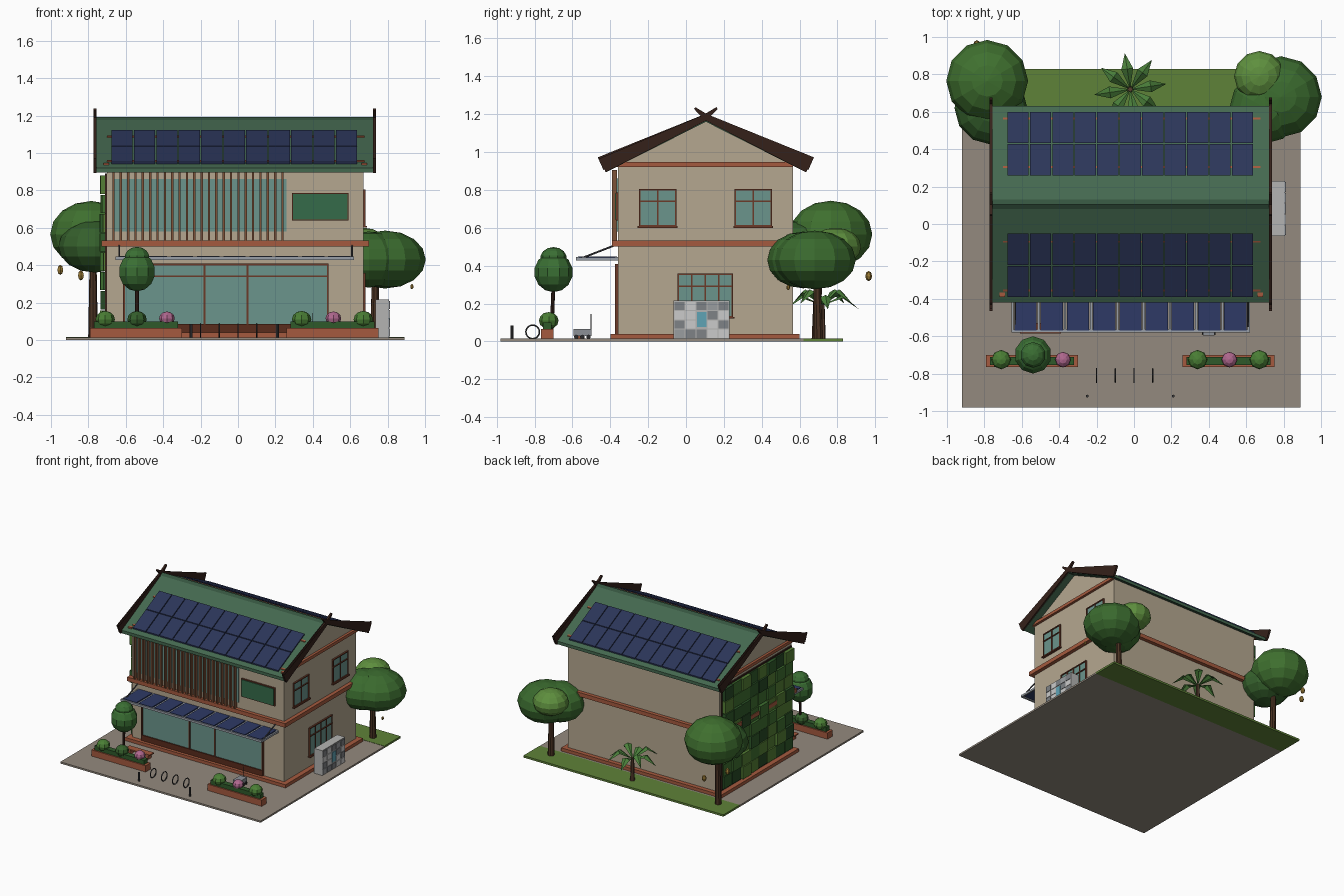
import bpy, bmesh, math, random
from mathutils import Vector, Matrix

if "Cube" in bpy.data.objects:
    bpy.data.objects.remove(bpy.data.objects["Cube"])

random.seed(4)
mats = {}


def mat(hexcol):
    if hexcol not in mats:
        m = bpy.data.materials.new("col_" + hexcol)
        rgb = [int(hexcol[i:i + 2], 16) / 255 for i in (0, 2, 4)]
        m.diffuse_color = [c / 12.92 if c < .04 else ((c + .055) / 1.055) ** 2.4 for c in rgb] + [1]
        m.use_nodes = True
        m.node_tree.nodes["Principled BSDF"].inputs["Base Color"].default_value = m.diffuse_color
        mats[hexcol] = m
    return mats[hexcol]


def finish(name, bm, col):
    bmesh.ops.recalc_face_normals(bm, faces=bm.faces)
    me = bpy.data.meshes.new(name)
    bm.to_mesh(me)
    bm.free()
    me.materials.append(mat(col))
    ob = bpy.data.objects.new(name, me)
    bpy.context.collection.objects.link(ob)
    return ob


def boxes(name, col, *items):
    """Axis-aligned boxes (x0, x1, y0, y1, z0, z1) in one object."""
    bm = bmesh.new()
    for a in items:
        c = Vector(((a[0] + a[1]) / 2, (a[2] + a[3]) / 2, (a[4] + a[5]) / 2))
        s = Matrix.Diagonal((a[1] - a[0], a[3] - a[2], a[5] - a[4], 1))
        bmesh.ops.create_cube(bm, size=1, matrix=Matrix.Translation(c) @ s)
    return finish(name, bm, col)


def prisms(name, col, profiles, spans):
    """Y-Z profiles extruded over every (x0, x1) span."""
    bm = bmesh.new()
    for prof in profiles:
        for x0, x1 in spans:
            f = bm.faces.new([bm.verts.new((x0, y, z)) for y, z in prof])
            r = bmesh.ops.extrude_face_region(bm, geom=[f])
            bmesh.ops.translate(bm, vec=(x1 - x0, 0, 0),
                                verts=[v for v in r["geom"] if isinstance(v, bmesh.types.BMVert)])
    return finish(name, bm, col)


def balls(name, col, items, seg=12, rings=8):
    """Faceted ellipsoids (x, y, z, radius, z radius)."""
    bm = bmesh.new()
    for x, y, z, r, rz in items:
        bmesh.ops.create_uvsphere(bm, u_segments=seg, v_segments=rings, radius=1,
                                  matrix=Matrix.Translation((x, y, z)) @ Matrix.Diagonal((r, r, rz, 1)))
    return finish(name, bm, col)


def rods(name, col, items, r0, r1=None, seg=8):
    bm = bmesh.new()
    for p, q in items:
        p, q = Vector(p), Vector(q)
        d = q - p
        m = Matrix.Translation((p + q) / 2) @ d.to_track_quat('Z', 'Y').to_matrix().to_4x4()
        bmesh.ops.create_cone(bm, cap_ends=True, segments=seg, radius1=r0,
                              radius2=r0 if r1 is None else r1, depth=d.length, matrix=m)
    return finish(name, bm, col)


WALL, TERRA, WOOD, GLASS, DARK = "B5A790", "A55A3E", "6B3A28", "6B958C", "35211A"
YC, PEAK, SLOPE = .105, 1.185, .505

# Site
boxes("paving", "948A7E", (-.92, .89, -.98, .62, 0, .014))
boxes("lawn", "5F8238", (-.92, .89, .62, .83, 0, .016))

# Building shell
boxes("plinth", TERRA, (-.74, .71, -.40, .60, .002, .04))
prisms("walls", WALL, [[(-.36, .03), (.565, .03), (.565, .93), (YC, 1.163), (-.36, .93)]], [(-.70, .67)])
boxes("floor_band", TERRA, (-.73, .70, -.39, .595, .50, .533))
boxes("gable_bands", TERRA, (.66, .69, -.39, .565, .922, .947), (-.72, -.69, -.39, .565, .922, .947))

# Roof with ridge cap
def rz(y, off=0):
    return PEAK - SLOPE * abs(y - YC) + off

Y0, Y1 = YC - .525, YC + .525
prisms("roof", "44684F", [[(Y0, rz(Y0)), (YC, PEAK), (Y1, rz(Y1)),
                           (Y1, rz(Y1, -.025)), (YC, PEAK - .025), (Y0, rz(Y0, -.025))]], [(-.76, .725)])
prisms("ridge_cap", "35543F", [[(YC - .025, rz(YC - .025, .005)), (YC, PEAK + .008),
                                (YC + .025, rz(YC + .025, .005)), (YC, PEAK - .01)]], [(-.76, .725)])

# Bargeboards crossing at the peak, with upturned tails
board = [(.16, 1.237), (.168, 1.228), (YC + .005, 1.168), (-.425, .893), (-.452, .968),
         (-.466, .972), (-.436, .905), (-.42, .925), (YC - .02, 1.192)]
mirror = [(2 * YC - y, z) for y, z in board]
prisms("bargeboards", DARK, [board, mirror], [(-.773, -.757), (.722, .738)])

# Roof solar panels on rails, two rows of eleven per slope
profs, rails = [], []
for s in (0, 1):
    for a, b in ((-.39, -.224), (-.218, -.05)):
        p = [(a, rz(a, .006)), (b, rz(b, .006)), (b, rz(b, .016)), (a, rz(a, .016))]
        profs.append([(2 * YC - y, z) for y, z in p] if s else p)
    for a in (-.36, -.1):
        r = [(a, rz(a, -.002)), (a + .01, rz(a + .01, -.002)), (a + .01, rz(a + .01, .007)), (a, rz(a, .007))]
        rails.append([(2 * YC - y, z) for y, z in r] if s else r)
prisms("roof_solar_panels", "2B3558", profs, [(-.68 + .12 * i + .003, -.56 + .12 * i - .003) for i in range(11)])
prisms("panel_rails", TERRA, rails, [(-.70, .675)])

# Shopfront
boxes("shopfront_glass", GLASS, (-.61, .48, -.366, -.35, .08, .40))
boxes("shopfront_base", "5A2C1C", (-.61, .48, -.375, -.35, .04, .085))
boxes("shopfront_frame", WOOD, (-.615, .485, -.374, -.35, .397, .408), (-.61, .48, -.372, -.35, .337, .344),
      *[(x - .005, x + .005, -.374, -.35, .04, .405) for x in (-.61, -.18, .05, .48)])

# Upper glazing behind timber fins, blank green panel
boxes("upper_glass", GLASS, (-.67, .26, -.367, -.35, .58, .86))
boxes("timber_fins", "7D5238", *[(-.672 + .0393 * i, -.660 + .0393 * i, -.392, -.364, .53, .905) for i in range(24)])
boxes("wall_panel", "356B4A", (.295, .585, -.375, -.355, .645, .78))
boxes("wall_panel_frame", WOOD, (.288, .592, -.37, -.355, .638, .787))

# Side windows
def window(name, y0, y1, z0, z1, ny, zbar):
    boxes(name + "_glass", GLASS, (.66, .676, y0, y1, z0, z1))
    cols = [y0 + (y1 - y0) * i / ny for i in range(ny + 1)]
    boxes(name + "_frame", WOOD, *[(.66, .682, y - .004, y + .004, z0, z1) for y in cols],
          *[(.66, .683, y0 - .004, y1 + .004, z - .004, z + .004) for z in (z0, zbar, z1)],
          (.66, .69, y0 - .01, y1 + .01, z0 - .01, z0))

window("upper_window_front", -.245, -.055, .61, .80, 2, .74)
window("upper_window_back", .26, .45, .61, .80, 2, .74)
window("lower_window", -.04, .245, .13, .355, 4, .29)

# Green wall on the left side: patchwork of planted modules
greens = ["2F5A2A", "3F7030", "557F35", "274A26"]
cells = {g: [] for g in greens}
ny, nz = 8, 8
for i in range(ny):
    for j in range(nz):
        y, z, d = -.35 + i * .112, .06 + j * .103, random.uniform(.018, .04)
        cells[random.choice(greens)].append((-.70 - d, -.695, y, y + .107, z, z + .098))
for k, g in enumerate(greens):
    boxes(f"green_wall_modules_{k}", g, *cells[g])
boxes("green_wall_backing", DARK, (-.71, -.695, -.355, .55, .05, .89))

# Solar awning with stays
boxes("awning_frame", "9AA0A8", (-.655, .62, -.58, -.565, .428, .445), (-.655, .62, -.375, -.36, .428, .445),
      *[(-.655 + i * .1403, -.643 + i * .1403, -.58, -.36, .428, .444) for i in range(10)])
boxes("awning_panels", "2E3A66", *[(-.64 + i * .1403, -.52 + i * .1403, -.57, -.365, .436, .449) for i in range(9)])
rods("awning_stays", "4A4A50", [((x, -.55, .44), (x, -.37, .51)) for x in (-.635, .61)], .005)

# Planters, hedges and shrubs
boxes("planters", TERRA, *[(x, x + .49, -.765, -.70, .005, .065) for x in (-.79, .26)])
boxes("hedges", "2F5A2A", *[(x + .02, x + .47, -.755, -.71, .06, .1) for x in (-.79, .26)])
balls("green_shrubs", "4A7F35", [(x, -.725, .11, .052, .045) for x in (-.71, .34, .67)], 8, 6)
balls("dark_shrub", "35602C", [(-.54, -.725, .11, .052, .045)], 8, 6)
balls("pink_shrubs", "B0688F", [(x, -.725, .115, .042, .037) for x in (-.38, .51)], 8, 6)
rods("topiary_trunk", DARK, [((-.54, -.71, .05), (-.54, -.70, .30))], .01)
balls("topiary_crown", "3A6E33", [(-.54, -.70, .365, .102, .105), (-.54, -.70, .44, .07, .058)], 10, 7)

# Bike hoops and bollards
for i in range(4):
    bpy.ops.mesh.primitive_torus_add(location=(-.2 + .1 * i, -.81, .05), rotation=(0, math.pi / 2, 0),
                                     major_radius=.036, minor_radius=.004, major_segments=16, minor_segments=6)
    hoop = bpy.context.object
    hoop.name = f"bike_hoop_{i}"
    hoop.data.materials.append(mat("3A3A3C"))
rods("bollards", "3A3A3C", [((x, -.92, .01), (x, -.92, .085)) for x in (-.25, .21)], .008)

# Delivery cart and bench
boxes("cart_body", "8C9096", (.37, .43, -.595, -.5, .028, .065))
rods("cart_wheels", "2A2A2C", [((x, y, .024), (x + .012, y, .024)) for x in (.363, .425)
                               for y in (-.58, -.548, -.515)], .012)
rods("cart_mast", "3A3A3C", [((.4, -.502, .06), (.4, -.502, .145))], .002, seg=6)
boxes("bench", TERRA, (-.61, -.39, -.585, -.53, .05, .06), (-.59, -.57, -.58, -.535, .01, .05),
      (-.43, -.41, -.58, -.535, .01, .05))

# Parcel locker with mixed doors and a screen
boxes("locker_body", "B4B4B2", (.735, .808, -.065, .23, .01, .217))
doors = {"7F8286": [], "C4C6C8": [], "9A9DA0": []}
for i in range(5):
    for j in range(4):
        if i == 2 and j in (1, 2):
            continue
        y, z = -.06 + i * .058, .018 + j * .049
        doors[random.choice(list(doors))].append((.80, .812, y, y + .053, z, z + .044))
for k, g in enumerate(doors):
    boxes(f"locker_doors_{k}", g, *doors[g])
boxes("locker_screen", "5FA3B5", (.80, .813, .058, .107, .075, .155))

# Back garden trees
rods("tree_trunks", "4A3222", [((-.775, .69, .01), (-.775, .70, .45)), ((.73, .70, .01), (.735, .69, .38))], .026, .018)
balls("left_tree_crown", "3F702F", [(-.785, .765, .565, .219, .178)])
balls("left_tree_lower_crown", "35602C", [(-.765, .62, .50, .195, .14)])
balls("right_tree_crown", "3A6A2E", [(.787, .68, .43, .217, .155), (.70, .62, .43, .19, .15)])
balls("right_tree_top", "5E8F3E", [(.67, .79, .50, .135, .10)])
balls("fruits", "9A7A35", [(-.84, .965, .345, .018, .027), (-.95, .82, .375, .018, .027),
                           (.93, .54, .285, .01, .014)], 6, 4)

# Palm with folded blades
rods("palm_trunk", "5A4030", [((-.02, .72, .01), (-.02, .72, .2))], .018, .012)
bm = bmesh.new()
for i in range(8):
    a = i * math.tau / 8 + .15
    u, n = Vector((math.cos(a), math.sin(a), 0)), Vector((-math.sin(a), math.cos(a), 0))
    c, lift = Vector((-.02, .72, .19)), .03 * (i % 2)
    mid = c + u * .11 + Vector((0, 0, .055 + lift))
    b, m, t = bm.verts.new(c), bm.verts.new(mid), bm.verts.new(c + u * .195 + Vector((0, 0, -.02 + lift)))
    for s in (-1, 1):
        e = bm.verts.new(mid + n * .032 * s - Vector((0, 0, .015)))
        bm.faces.new((b, m, e))
        bm.faces.new((m, t, e))
finish("palm_leaves", bm, "4A7F3A")
